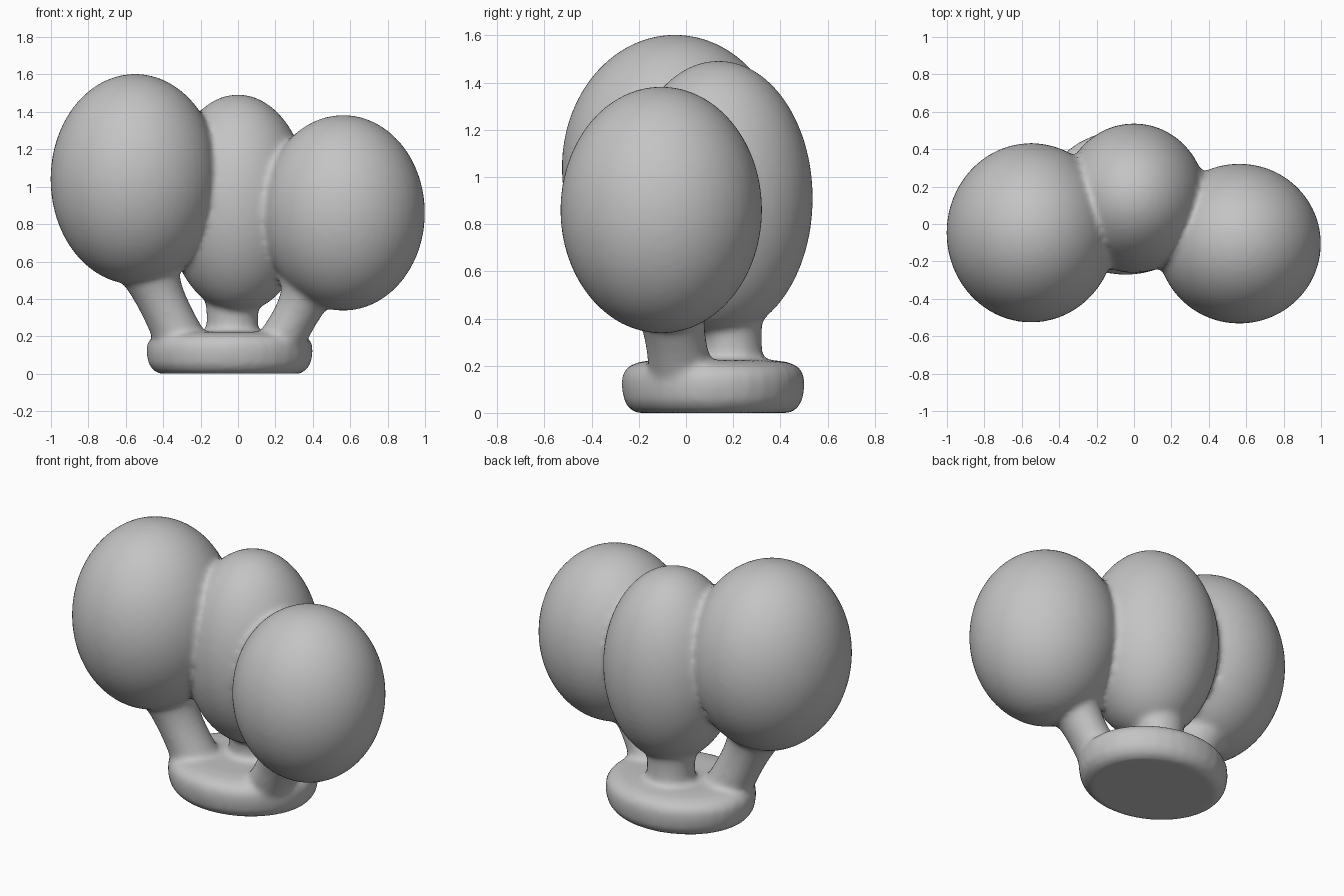
import bpy, bmesh, math
from mathutils import Vector

if "Cube" in bpy.data.objects:
    bpy.data.objects.remove(bpy.data.objects["Cube"])

grey = bpy.data.materials.new("soft grey")
grey.diffuse_color = (0.55, 0.55, 0.55, 1)
grey.use_nodes = True
grey.node_tree.nodes["Principled BSDF"].inputs["Base Color"].default_value = grey.diffuse_color
parts = []


def finish(name, rings):
    """Skin a list of vertex rings and cap both ends."""
    bm = bmesh.new()
    loops = [[bm.verts.new(p) for p in ring] for ring in rings]
    n = len(loops[0])
    for a, b in zip(loops, loops[1:]):
        for i in range(n):
            j = (i + 1) % n
            bm.faces.new((a[i], a[j], b[j], b[i]))
    bm.faces.new(loops[0][::-1])
    bm.faces.new(loops[-1])
    bmesh.ops.recalc_face_normals(bm, faces=bm.faces)
    me = bpy.data.meshes.new(name)
    bm.to_mesh(me)
    bm.free()
    ob = bpy.data.objects.new(name, me)
    bpy.context.collection.objects.link(ob)
    me.materials.append(grey)
    parts.append(ob)


def ring(c, rx, ry, n=32):
    return [Vector((c[0] + rx * math.cos(2 * math.pi * i / n),
                    c[1] + ry * math.sin(2 * math.pi * i / n), c[2])) for i in range(n)]


# egg-shaped bulbs: name, centre, radii
bulbs = [
    ("left_bulb", (-0.55, -0.047, 1.04), (0.453, 0.48, 0.563)),
    ("middle_bulb", (0.0, 0.138, 0.91), (0.385, 0.40, 0.583)),
    ("right_bulb", (0.563, -0.105, 0.86), (0.437, 0.428, 0.523)),
]
for name, c, r in bulbs:
    bpy.ops.mesh.primitive_uv_sphere_add(segments=48, ring_count=32, radius=1, location=c)
    ob = bpy.context.object
    ob.name = name
    ob.scale = r
    ob.data.materials.append(grey)
    parts.append(ob)

# rounded oval base: (height, fraction of full radius)
profile = [(0, 0.84), (0.01, 0.9), (0.05, 0.975), (0.11, 1.0), (0.16, 0.995),
           (0.195, 0.94), (0.215, 0.82), (0.224, 0.65), (0.224, 0.3)]
finish("base", [ring((-0.045, 0.115, z), 0.445 * f, 0.388 * f) for z, f in profile])

# stems flaring into the base and the bulbs: foot and top centres, waist radius
stems = [
    ("left_stem", (-0.27, 0.03, 0.12), (-0.52, -0.02, 0.60), 0.14),
    ("middle_stem", (-0.03, 0.20, 0.12), (-0.03, 0.18, 0.50), 0.135),
    ("right_stem", (0.19, -0.01, 0.12), (0.43, -0.08, 0.50), 0.135),
]
for name, a, b, r in stems:
    a, b = Vector(a), Vector(b)
    rings = []
    for k in range(11):
        t = k / 10
        flare = r * (1 + 0.15 * (1 - t) ** 4 + 0.5 * t ** 5)
        rings.append(ring(a.lerp(b, t), flare, flare * 0.95, 24))
    finish(name, rings)

# fuse everything into one skin with soft fillets at the joints
bpy.ops.object.select_all(action='DESELECT')
for ob in parts:
    ob.select_set(True)
bpy.context.view_layer.objects.active = parts[0]
bpy.ops.object.join()
body = bpy.context.object
body.name = "bulb_cluster"
bpy.ops.object.transform_apply(location=True, rotation=True, scale=True)
remesh = body.modifiers.new("fuse", 'REMESH')
remesh.mode = 'VOXEL'
remesh.voxel_size = 0.018
soften = body.modifiers.new("soften", 'SMOOTH')
soften.factor = 0.5
soften.iterations = 8
for m in ("fuse", "soften"):
    bpy.ops.object.modifier_apply(modifier=m)

# stand it on the ground
low = min(v.co.z for v in body.data.vertices)
for v in body.data.vertices:
    v.co.z -= low
body.data.materials.clear()
body.data.materials.append(grey)
bpy.ops.object.shade_smooth()
